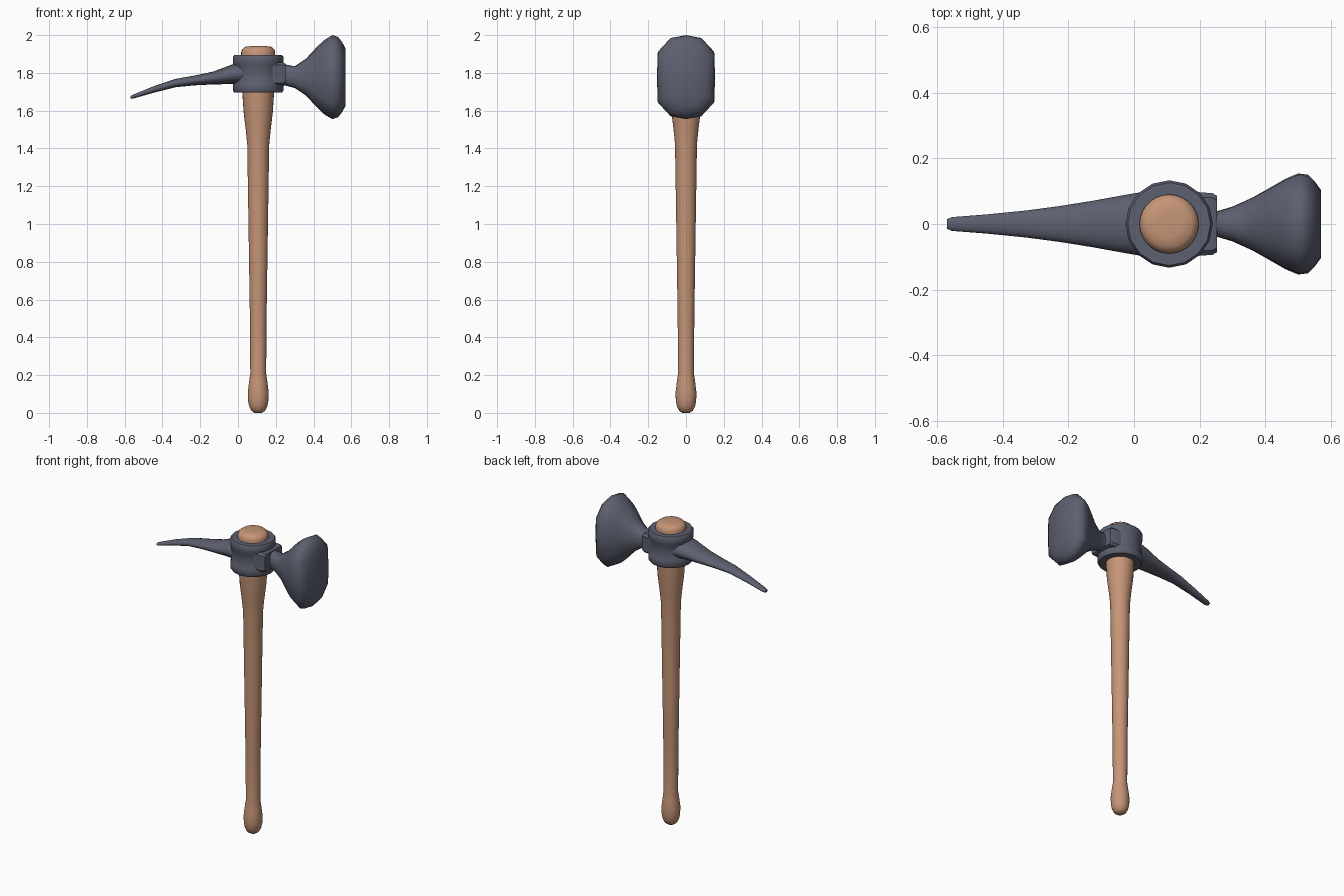
import bpy, bmesh
from math import sin, cos, pi, radians

if "Cube" in bpy.data.objects:
    bpy.data.objects.remove(bpy.data.objects["Cube"])

SHAFT_X = 0.107


def material(name, rgb):
    m = bpy.data.materials.new(name)
    m.use_nodes = True
    m.diffuse_color = (*rgb, 1)
    bsdf = m.node_tree.nodes["Principled BSDF"]
    bsdf.inputs["Base Color"].default_value = (*rgb, 1)
    bsdf.inputs["Roughness"].default_value = 0.6
    return m


wood = material("warm wood", (0.56, 0.30, 0.185))
steel = material("dark steel", (0.108, 0.115, 0.16))


def skin(name, rings, mat, angle, closed=False):
    """Join successive rings of points; cap the ends, or loop back to the start."""
    bm = bmesh.new()
    loops = [[bm.verts.new(p) for p in ring] for ring in rings]
    n = len(loops[0])
    pairs = list(zip(loops, loops[1:]))
    if closed:
        pairs.append((loops[-1], loops[0]))
    else:
        bm.faces.new(loops[0])
        bm.faces.new(loops[-1])
    for a, b in pairs:
        for i in range(n):
            j = (i + 1) % n
            bm.faces.new((a[i], a[j], b[j], b[i]))
    bmesh.ops.recalc_face_normals(bm, faces=bm.faces)
    mesh = bpy.data.meshes.new(name)
    bm.to_mesh(mesh)
    bm.free()
    mesh.materials.append(mat)
    ob = bpy.data.objects.new(name, mesh)
    bpy.context.collection.objects.link(ob)
    bpy.ops.object.select_all(action='DESELECT')
    ob.select_set(True)
    bpy.context.view_layer.objects.active = ob
    bpy.ops.object.shade_smooth_by_angle(angle=radians(angle))
    return ob


def circle(n):
    return [(cos(2 * pi * i / n), sin(2 * pi * i / n)) for i in range(n)]


def lathe(name, profile, n, mat, angle, closed=False):
    """Turn (radius, height) points around the shaft axis."""
    rings = [[(SHAFT_X + r * c, r * s, z) for c, s in circle(n)] for r, z in profile]
    return skin(name, rings, mat, angle, closed)


def loft(name, outline, sections, mat, angle):
    """Sections along x: (x, half width, bottom, top)."""
    rings = [[(x, w * u, (lo + hi) / 2 + v * (hi - lo) / 2) for u, v in outline]
             for x, w, lo, hi in sections]
    return skin(name, rings, mat, angle)


# Turned handle with swollen butt, flared shoulder and domed end
lathe("handle", [
    (0.02, 0), (0.037, 0.012), (0.048, 0.035), (0.054, 0.065), (0.055, 0.11),
    (0.049, 0.16), (0.042, 0.21), (0.044, 0.5), (0.053, 1.1), (0.058, 1.42),
    (0.066, 1.5), (0.077, 1.59), (0.083, 1.68), (0.088, 1.76), (0.09, 1.91),
    (0.085, 1.925), (0.07, 1.938), (0.04, 1.942)], 28, wood, 60)

# Collar with a raised band at each rim
lathe("collar", [
    (0.085, 1.695), (0.126, 1.695), (0.133, 1.705), (0.133, 1.74),
    (0.126, 1.755), (0.126, 1.835), (0.133, 1.85), (0.133, 1.885),
    (0.126, 1.895), (0.085, 1.895)], 16, steel, 40, closed=True)

# Tapered, drooping pick
loft("pick", circle(16), [
    (-0.57, 0.014, 1.664, 1.677), (-0.555, 0.021, 1.664, 1.685),
    (-0.45, 0.029, 1.694, 1.728), (-0.33, 0.041, 1.724, 1.768),
    (-0.23, 0.054, 1.734, 1.786), (-0.13, 0.07, 1.739, 1.807),
    (-0.03, 0.088, 1.741, 1.845), (0.04, 0.1, 1.74, 1.86)], steel, 50)

# Outline shared by the hammer parts, mirrored from one quarter
quarter = [(1, 0), (0.97, 0.6), (0.53, 0.93), (0, 1)]
half = quarter + [(-u, v) for u, v in quarter[-2::-1]]
chamfered = half + [(u, -v) for u, v in half[-2:0:-1]]

# Cheek block behind the hammer neck
cheek = [(1, -0.8), (1, 0.8), (0.85, 1), (-0.85, 1),
         (-1, 0.8), (-1, -0.8), (-0.85, -1), (0.85, -1)]
loft("hammer_cheek", cheek, [
    (0.15, 0.1, 1.735, 1.855), (0.238, 0.094, 1.735, 1.855),
    (0.252, 0.086, 1.742, 1.848)], steel, 35)

# Flared hammer head with a bevelled striking face
loft("hammer_head", chamfered, [
    (0.2, 0.045, 1.725, 1.86), (0.25, 0.038, 1.733, 1.845),
    (0.3, 0.053, 1.72, 1.835), (0.36, 0.08, 1.68, 1.875),
    (0.42, 0.114, 1.615, 1.94), (0.46, 0.137, 1.578, 1.976),
    (0.5, 0.154, 1.555, 2.0), (0.53, 0.15, 1.565, 1.99),
    (0.55, 0.13, 1.59, 1.965), (0.569, 0.104, 1.625, 1.93)], steel, 52)
